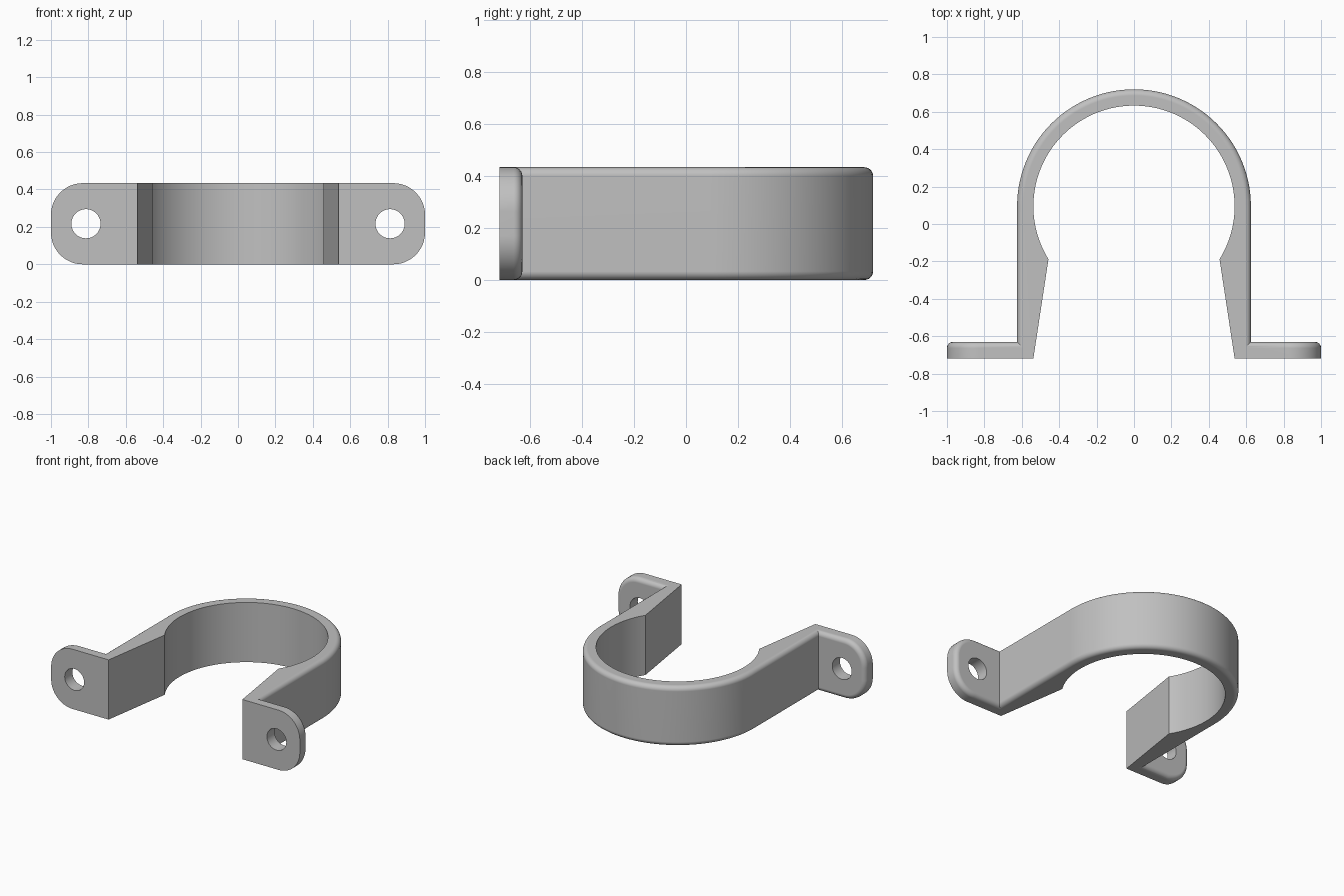
import bpy
import bmesh
from math import sin, cos, pi, hypot, atan2

cube = bpy.data.objects.get("Cube")
if cube:
    bpy.data.objects.remove(cube)

HEIGHT = 0.434
CENTRE_Y = 0.095            # centre of the ring
R_OUT, R_IN = 0.625, 0.538
FRONT, BACK = -0.718, -0.63  # front and back planes of the mounting tabs
NECK_X, NECK_Y = 0.46, -0.19
CORNER, FILLET = 0.17, 0.033
HOLE_X, HOLE_R = 0.813, 0.078
EPS = 0.001


def arc(radius, start, end, steps):
    return [(radius * cos(start + (end - start) * i / steps),
             CENTRE_Y + radius * sin(start + (end - start) * i / steps))
            for i in range(steps + 1)]


# Plan outline: outer wall from right to left, then the inner wall back
neck = atan2(NECK_Y - CENTRE_Y, NECK_X)
outline = [(R_IN, FRONT), (1, FRONT), (1, BACK), (R_OUT, BACK)]
outline += arc(R_OUT, 0, pi, 56)
outline += [(-R_OUT, BACK), (-1, BACK), (-1, FRONT), (-R_IN, FRONT)]
outline += arc(R_IN, pi - neck, neck, 72)

bm = bmesh.new()
base = bm.faces.new([bm.verts.new((x, y, 0)) for x, y in outline])
top = bmesh.ops.extrude_face_region(bm, geom=[base])["geom"]
bmesh.ops.translate(bm, vec=(0, 0, HEIGHT),
                    verts=[v for v in top if isinstance(v, bmesh.types.BMVert)])
bmesh.ops.recalc_face_normals(bm, faces=bm.faces[:])

# Round the tab ends
ends = [e for e in bm.edges
        if all(abs(v.co.x) > 1 - EPS for v in e.verts)
        and abs(e.verts[0].co.z - e.verts[1].co.z) < EPS]
bmesh.ops.bevel(bm, geom=ends, offset=CORNER, segments=12, profile=0.5,
                affect='EDGES', clamp_overlap=False)


# Soften the rim of the outer wall and of the tab backs
def on_outer_wall(co):
    if co.y < BACK - EPS:
        return False
    if co.y > CENTRE_Y:
        return hypot(co.x, co.y - CENTRE_Y) > R_OUT - 0.02
    return abs(co.x) > R_OUT - 0.02


def is_rim(edge):
    a, b = (v.co for v in edge.verts)
    if not (on_outer_wall(a) and on_outer_wall(b)):
        return False
    return abs(a.z - b.z) < EPS or min(abs(a.x), abs(b.x)) > R_OUT + EPS


bmesh.ops.bevel(bm, geom=[e for e in bm.edges if is_rim(e)], offset=FILLET,
                segments=6, profile=0.5, affect='EDGES', clamp_overlap=False)
bmesh.ops.recalc_face_normals(bm, faces=bm.faces[:])

mesh = bpy.data.meshes.new("pipe_strap")
bm.to_mesh(mesh)
bm.free()
strap = bpy.data.objects.new("pipe_strap", mesh)
bpy.context.collection.objects.link(strap)

# Single grey material
grey = bpy.data.materials.new("light_grey")
grey.use_nodes = True
colour = (0.53, 0.53, 0.53, 1)
grey.diffuse_color = colour
grey.node_tree.nodes["Principled BSDF"].inputs["Base Color"].default_value = colour
mesh.materials.append(grey)


def activate(obj):
    bpy.ops.object.select_all(action='DESELECT')
    obj.select_set(True)
    bpy.context.view_layer.objects.active = obj


# Screw holes through the tabs
for side in (-1, 1):
    bpy.ops.mesh.primitive_cylinder_add(
        vertices=40, radius=HOLE_R, depth=0.4, rotation=(pi / 2, 0, 0),
        location=(side * HOLE_X, (FRONT + BACK) / 2, HEIGHT / 2))
    cutter = bpy.context.object
    cutter.name = "hole_cutter"
    cutter.hide_render = True
    cutter.data.materials.append(grey)
    cut = strap.modifiers.new("screw_hole", 'BOOLEAN')
    cut.operation = 'DIFFERENCE'
    cut.solver = 'EXACT'
    cut.object = cutter
    activate(strap)
    bpy.ops.object.modifier_apply(modifier=cut.name)
    bpy.data.objects.remove(cutter)

# Smooth curved walls, crisp edges, flat faces
activate(strap)
bpy.ops.object.shade_smooth_by_angle(angle=pi / 6)
weighted = strap.modifiers.new("flat_face_normals", 'WEIGHTED_NORMAL')
weighted.keep_sharp = True
